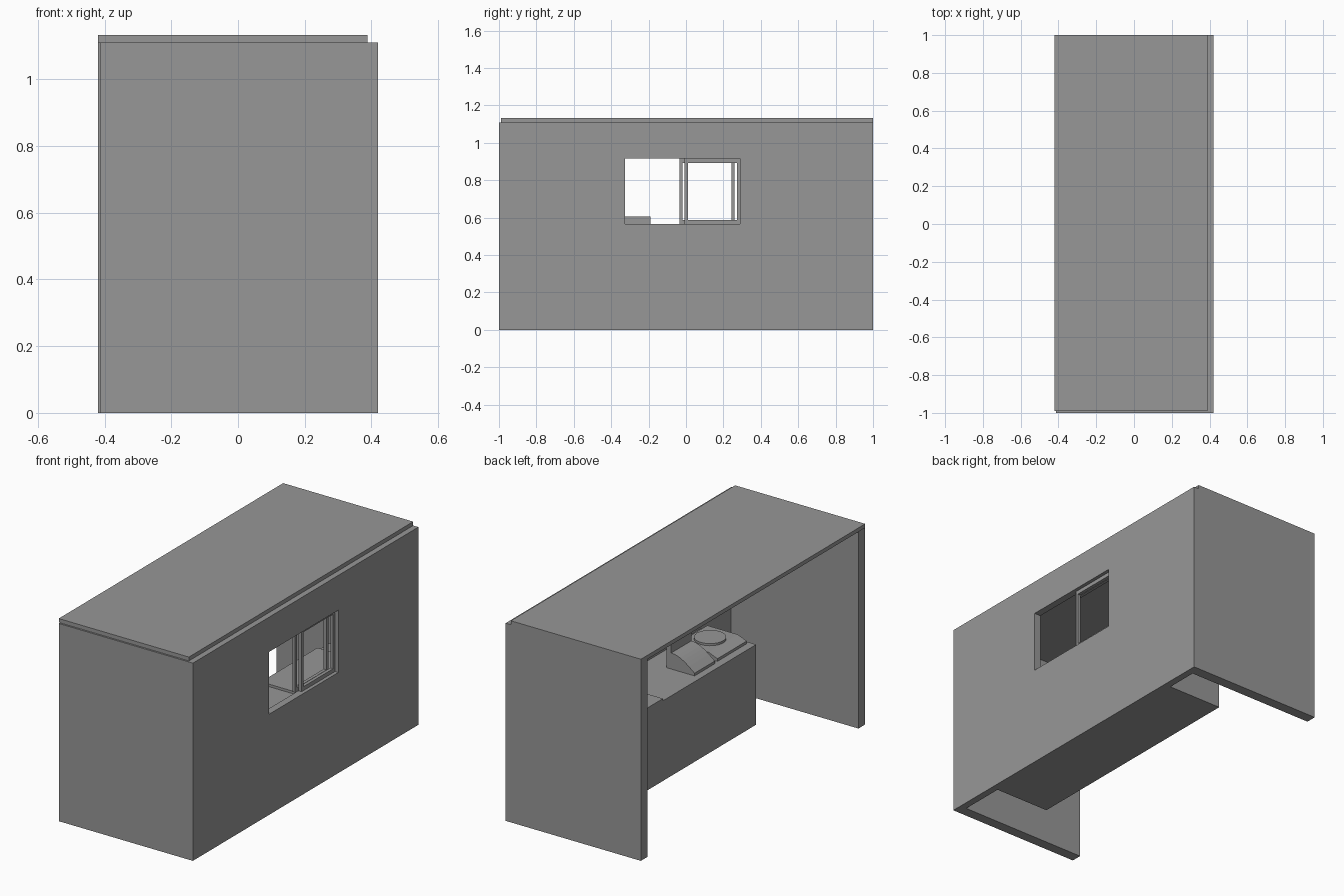
import bpy, bmesh, math

cube = bpy.data.objects.get("Cube")
if cube:
    bpy.data.objects.remove(cube, do_unlink=True)

grey = bpy.data.materials.new("plain grey")
grey.use_nodes = True
GREY = (0.31, 0.31, 0.31, 1)
grey.diffuse_color = GREY
grey.node_tree.nodes["Principled BSDF"].inputs["Base Color"].default_value = GREY


def finish(name, bm):
    bmesh.ops.recalc_face_normals(bm, faces=bm.faces)
    mesh = bpy.data.meshes.new(name)
    bm.to_mesh(mesh)
    bm.free()
    mesh.materials.append(grey)
    obj = bpy.data.objects.new(name, mesh)
    bpy.context.collection.objects.link(obj)
    return obj


def box(name, *spans):
    """Box from its x, y and z ranges."""
    bm = bmesh.new()
    bmesh.ops.create_cube(bm, size=1)
    for v in bm.verts:
        v.co = [(a + b) / 2 + c * (b - a) for c, (a, b) in zip(v.co, spans)]
    return finish(name, bm)


def extrude(name, outline, vec, to_point):
    """Prism from a 2D outline moved along vec."""
    bm = bmesh.new()
    face = bm.faces.new([bm.verts.new(to_point(*p)) for p in outline])
    moved = bmesh.ops.extrude_face_region(bm, geom=[face], use_keep_orig=True)
    verts = [g for g in moved["geom"] if isinstance(g, bmesh.types.BMVert)]
    bmesh.ops.translate(bm, verts=verts, vec=vec)
    return finish(name, bm)


def frame(name, xs, ys, zs, side, rail):
    """Rectangular frame with an open middle."""
    bm = bmesh.new()
    rings = []
    for x in xs:
        for dy, dz in ((0, 0), (side, rail)):
            y0, y1, z0, z1 = ys[0] + dy, ys[1] - dy, zs[0] + dz, zs[1] - dz
            rings.append([bm.verts.new((x, y, z)) for y, z in
                          ((y0, z0), (y1, z0), (y1, z1), (y0, z1))])
    for a, b in ((0, 1), (1, 3), (3, 2), (2, 0)):
        for i in range(4):
            j = (i + 1) % 4
            bm.faces.new((rings[a][i], rings[a][j], rings[b][j], rings[b][i]))
    return finish(name, bm)


# Shell
WALL_TOP = 1.11
OUT, IN = 0.42, 0.38
WIN_Y, WIN_Z = (-0.325, 0.29), (0.565, 0.915)
box("front_wall", (-0.413, OUT), (-1, -0.94), (0, WALL_TOP))
box("back_wall", (-0.42, OUT), (0.94, 1), (0, WALL_TOP))
box("roof", (-0.42, 0.388), (-0.99, 1), (WALL_TOP, 1.132))

# Serving wall with window opening
box("wall_below_window", (IN, OUT), (-0.94, 0.94), (0, WIN_Z[0]))
box("wall_above_window", (IN, OUT), (-0.94, 0.94), (WIN_Z[1], WALL_TOP))
box("wall_front_of_window", (IN, OUT), (-0.94, WIN_Y[0]), WIN_Z)
box("wall_back_of_window", (IN, OUT), (WIN_Y[1], 0.94), WIN_Z)

# Two sliding sashes, both pushed to one side
frame("inner_sash", (0.362, 0.38), (-0.035, 0.26), WIN_Z, 0.017, 0.022)
frame("outer_sash", (0.382, 0.40), (-0.007, 0.29), WIN_Z, 0.017, 0.022)

# Counter and board
TOP = 0.45
box("counter", (0.04, IN), (-0.68, 0.755), (0, TOP))
box("counter_board", (0.038, 0.34), (0.15, 0.65), (TOP, TOP + 0.014))

# Cash register: curved keyboard and upright display
curve = [(0.08 + 0.145 * t, TOP + 0.015 + 0.075 * math.sin(t * math.pi / 2))
         for t in (i / 8 for i in range(9))]
profile = [(0.08, TOP)] + curve + [(0.225, 0.605), (0.255, 0.605), (0.255, TOP)]
extrude("cash_register", profile, (0, 0.18, 0), lambda x, z: (x, -0.37, z))

# Weighing scale with round pan
scale = [(0.085, TOP), (0.085, 0.465), (0.14, 0.487), (0.33, 0.487), (0.33, TOP)]
extrude("scale_body", scale, (0, 0.26, 0), lambda x, z: (x, -0.66, z))
pan = [(0.225 + 0.082 * math.cos(a), -0.535 + 0.082 * math.sin(a))
       for a in (i * math.tau / 32 for i in range(32))]
extrude("scale_pan", pan, (0, 0, 0.012), lambda x, y: (x, y, 0.487))
